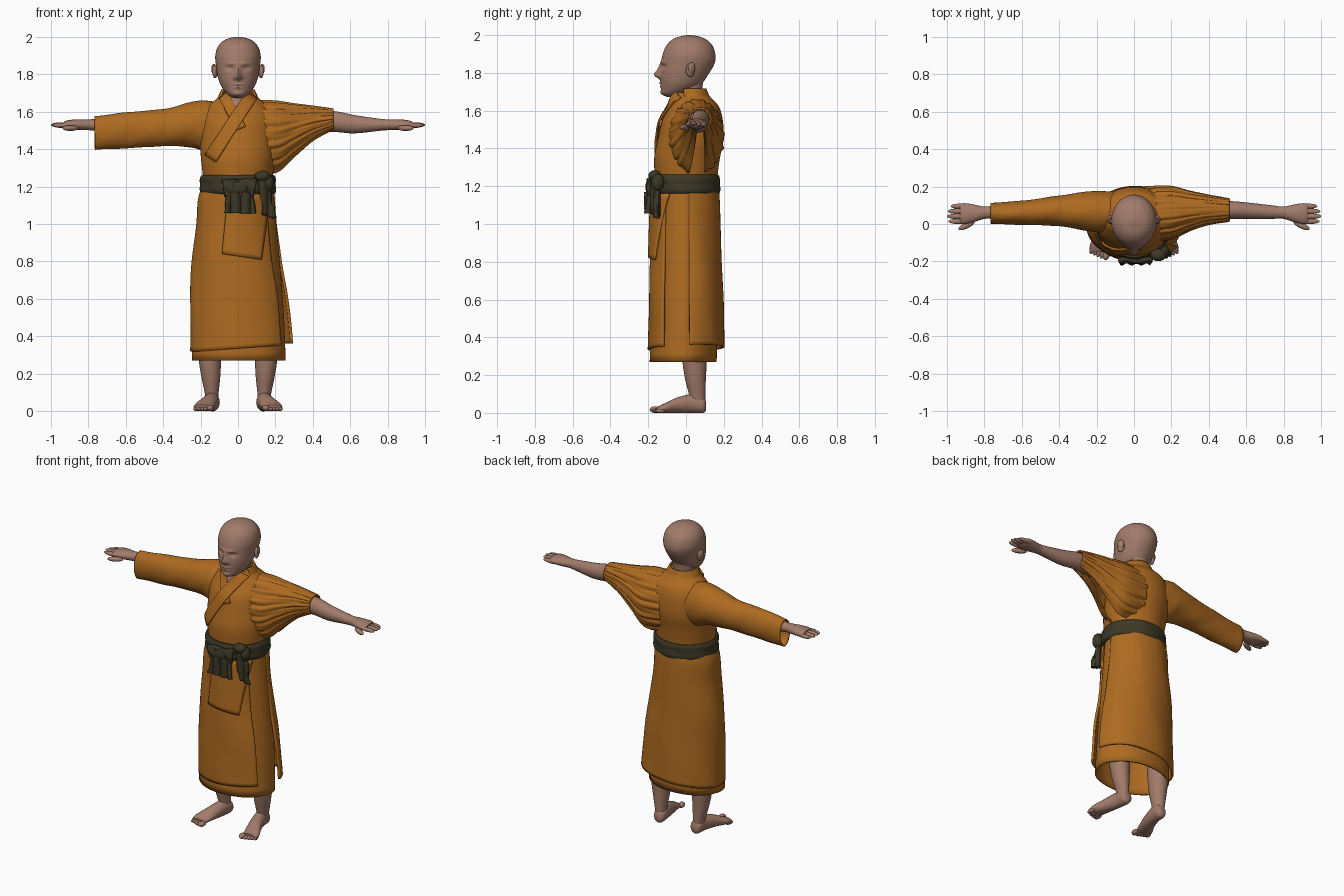
import bpy, bmesh, math
from math import sin, cos, pi, exp, radians
from mathutils import Vector

if "Cube" in bpy.data.objects:
    bpy.data.objects.remove(bpy.data.objects["Cube"])


def material(name, rgb):
    m = bpy.data.materials.new(name)
    m.use_nodes = True
    m.diffuse_color = (*rgb, 1)
    m.node_tree.nodes["Principled BSDF"].inputs["Base Color"].default_value = (*rgb, 1)
    return m


ORANGE = material("orange cloth", (0.42, 0.145, 0.015))
SKIN = material("skin", (0.36, 0.2, 0.145))
OLIVE = material("dark olive sash", (0.045, 0.04, 0.02))


def finish(name, bm, mat, thick=0.0):
    bmesh.ops.recalc_face_normals(bm, faces=bm.faces)
    mesh = bpy.data.meshes.new(name)
    bm.to_mesh(mesh)
    bm.free()
    mesh.materials.append(mat)
    ob = bpy.data.objects.new(name, mesh)
    bpy.context.collection.objects.link(ob)
    if thick:
        mod = ob.modifiers.new("thickness", "SOLIDIFY")
        mod.thickness, mod.offset = thick, 0
    bpy.ops.object.select_all(action="DESELECT")
    ob.select_set(True)
    bpy.context.view_layer.objects.active = ob
    bpy.ops.object.shade_smooth_by_angle(angle=radians(50))
    return ob


def smooth_rings(rings, steps):
    """Catmull-Rom interpolation between cross-sections."""
    out = []
    for i in range(len(rings) - 1):
        p = [rings[max(0, min(len(rings) - 1, i + k))] for k in (-1, 0, 1, 2)]
        for s in range(steps):
            t = s / steps
            out.append([0.5 * (2 * b + (c - a) * t + (2 * a - 5 * b + 4 * c - d) * t * t
                               + (3 * b - a - 3 * c + d) * t ** 3) for a, b, c, d in zip(*p)])
    return out + [list(rings[-1])]


AXES = {"x": lambda t, u, v: (t, u, v), "y": lambda t, u, v: (u, t, v),
        "z": lambda t, u, v: (u, v, t)}


def loft(name, rings, mat, axis="z", arc=(0, 360), n=40, steps=5, cap=True,
         thick=0.0, ripple=None, deform=None):
    """Skin elliptical sections (position, centre u, centre v, radius u, radius v)."""
    bm = bmesh.new()
    closed = arc[1] - arc[0] == 360
    rows = []
    for t, cu, cv, ru, rv in smooth_rings(rings, steps):
        row = []
        for j in range(n if closed else n + 1):
            a = radians(arc[0] + (arc[1] - arc[0]) * j / n)
            k = ripple(a, t) if ripple else 1
            co = Vector(AXES[axis](t, cu + k * ru * cos(a), cv + k * rv * sin(a)))
            row.append(bm.verts.new(deform(co) if deform else co))
        rows.append(row)
    for r, q in zip(rows, rows[1:]):
        for j in range(n):
            m = (j + 1) % len(r)
            bm.faces.new((r[j], r[m], q[m], q[j]))
    if cap and closed:
        bm.faces.new(rows[0])
        bm.faces.new(rows[-1])
    return finish(name, bm, mat, thick)


def front_of(rings, gap):
    """Depth of the front of a lofted form at (x, z), standing out by gap."""
    fine = smooth_rings(rings, 10)

    def depth(x, z):
        _, cu, cv, ru, rv = min(fine, key=lambda r: abs(r[0] - z))
        return cv - rv * math.sqrt(max(0, 1 - ((x - cu) / ru) ** 2)) - gap
    return depth


def patch(name, corners, depth, mat, thick=0.012, n=14):
    """Cloth piece spanned by four (x, z) corners, laid on a depth function."""
    a, b, c, d = [Vector(p) for p in corners]
    bm = bmesh.new()
    grid = []
    for i in range(n + 1):
        l, r = a.lerp(d, i / n), b.lerp(c, i / n)
        pts = [l.lerp(r, j / n) for j in range(n + 1)]
        grid.append([bm.verts.new((p.x, depth(p.x, p.y), p.y)) for p in pts])
    for r, q in zip(grid, grid[1:]):
        for j in range(n):
            bm.faces.new((r[j], r[j + 1], q[j + 1], q[j]))
    return finish(name, bm, mat, thick)


def ball(name, loc, scale, mat, turn=0.0):
    bm = bmesh.new()
    bmesh.ops.create_uvsphere(bm, u_segments=20, v_segments=12, radius=1)
    ob = finish(name, bm, mat)
    ob.location, ob.scale, ob.rotation_euler = loc, scale, (0, 0, turn)
    return ob


# Head, with nose, eye sockets, brow, lips and chin pushed in or out
def face(p):
    if p.y < 0:
        def bump(x, z, w, h):
            return exp(-((abs(p.x) - x) / w) ** 2 - ((p.z - z) / h) ** 2)
        p.y -= (0.03 * bump(0, 1.79, 0.016, 0.02) + 0.014 * bump(0, 1.82, 0.012, 0.03)
                + 0.008 * bump(0.018, 1.783, 0.01, 0.01) + 0.007 * bump(0.03, 1.855, 0.03, 0.01)
                + 0.008 * bump(0, 1.745, 0.025, 0.007) + 0.007 * bump(0, 1.729, 0.022, 0.007)
                + 0.006 * bump(0, 1.695, 0.025, 0.012) - 0.012 * bump(0.045, 1.833, 0.02, 0.013)
                - 0.004 * bump(0, 1.737, 0.03, 0.003))
    return p


loft("head", [(1.672, 0, -.07, .02, .03), (1.69, 0, -.06, .052, .068), (1.73, 0, -.03, .086, .102),
              (1.78, 0, -.012, .106, .123), (1.85, 0, .01, .118, .141), (1.9, 0, .016, .121, .139),
              (1.95, 0, .018, .106, .118), (1.985, 0, .018, .068, .075), (2, 0, .018, .012, .013)],
     SKIN, n=96, steps=10, deform=face)
loft("neck", [(1.5, 0, .03, .075, .065), (1.68, 0, .025, .065, .06), (1.78, 0, .03, .07, .065)], SKIN)

# Torso of the robe
TORSO = [(1.18, 0, 0, .185, .165), (1.25, 0, 0, .186, .166), (1.35, 0, .005, .198, .174),
         (1.45, 0, .025, .204, .174), (1.55, 0, .035, .198, .16), (1.62, 0, .045, .172, .13),
         (1.66, 0, .035, .125, .105), (1.695, 0, .025, .085, .085)]
loft("robe_torso", TORSO, ORANGE, n=64,
     ripple=lambda a, t: 1 + 0.01 * sin(5 * a + 14 * t) * (1.7 - t))

# Crossed collar and the bare chest in its opening
patch("bare_chest", [(-.06, 1.7), (.06, 1.7), (0, 1.55), (-.03, 1.55)], front_of(TORSO, .003), SKIN, .008)
patch("under_collar", [(-.1, 1.67), (-.055, 1.705), (.04, 1.52), (-.01, 1.5)], front_of(TORSO, .006), ORANGE)
patch("over_collar", [(.045, 1.705), (.1, 1.67), (-.12, 1.33), (-.175, 1.37)], front_of(TORSO, .014), ORANGE)
loft("back_collar", [(1.64, 0, .035, .118, .1), (1.68, 0, .028, .1, .088), (1.715, 0, .022, .084, .08)],
     ORANGE, arc=(-25, 205), thick=.012)

# Long sleeve on the right arm
loft("right_sleeve", [(-.05, .06, 1.5, .1, .13), (-.17, .065, 1.522, .108, .132), (-.25, .068, 1.53, .1, .115),
                      (-.4, .07, 1.515, .076, .095), (-.6, .06, 1.5, .06, .09), (-.765, .057, 1.486, .05, .086)],
     ORANGE, "x", cap=False, thick=.01, steps=8,
     ripple=lambda a, t: 1 + 0.025 * sin(3 * a + 26 * t) * sin(a + 9 * t))

# Gathered drape over the left shoulder, open underneath
loft("left_drape", [(.06, .05, 1.47, .14, .185), (.2, .06, 1.462, .135, .192), (.3, .07, 1.498, .1, .142),
                    (.4, .075, 1.535, .074, .092), (.51, .075, 1.558, .056, .054)],
     ORANGE, "x", arc=(-72, 252), n=150, thick=.01, steps=8,
     ripple=lambda a, t: 1 + (0.03 * sin(19 * a + 5 * t) + 0.02 * sin(31 * a - 8 * t)) * abs(cos(a)) ** 0.5)

# Underskirt and wrapped outer skirt, slit along the left side
loft("underskirt", [(.27, .004, -.015, .244, .172), (.6, 0, -.005, .232, .17), (1, 0, 0, .197, .163),
                    (1.19, 0, 0, .18, .16)], ORANGE, n=64, cap=False, thick=.012,
     ripple=lambda a, t: 1 + 0.008 * sin(6 * a + 2 * t))
SKIRT = [(.335, .018, .002, .268, .196), (.6, .008, 0, .255, .19), (.8, -.006, 0, .234, .183),
         (1, -.008, 0, .208, .176), (1.13, -.008, 0, .199, .172), (1.2, 0, 0, .186, .166)]


def tilt_hem(p):
    p.z += max(0, 0.9 - p.z) * (0.13 * p.x + 0.07 * max(0, p.y + 0.1))
    return p


loft("outer_skirt", SKIRT, ORANGE, arc=(5, 322), n=90, steps=8, thick=.014, deform=tilt_hem,
     ripple=lambda a, t: 1 + 0.012 * sin(5 * a + 11 * t) * sin(2 * a - 3 * t))

# Hanging front flap
patch("front_flap", [(-.055, 1.16), (.17, 1.16), (.125, .81), (-.085, .84)], front_of(SKIRT, .014), ORANGE)

# Sash with knot, bow and tail
loft("sash", [(1.165, 0, -.003, .192, .173), (1.18, 0, -.003, .199, .179), (1.21, 0, -.003, .197, .177),
              (1.24, 0, -.003, .198, .178), (1.257, 0, -.003, .19, .172)], OLIVE, n=64, thick=.01,
     ripple=lambda a, t: 1 + 0.008 * sin(7 * a + 40 * t))
patch("sash_wrap", [(-.085, 1.235), (.1, 1.24), (.085, 1.15), (-.07, 1.15)],
      lambda x, z: -.193 + .005 * sin(50 * x + 90 * z), OLIVE, .025)
patch("bow_pleats", [(-.05, 1.17), (.07, 1.17), (.092, 1.055), (-.072, 1.06)],
      lambda x, z: -.2 + .009 * sin(120 * x), OLIVE, .025, 24)
patch("sash_tail", [(.115, 1.25), (.155, 1.25), (.195, 1.03), (.135, 1.05)],
      lambda x, z: -.165 + .008 * sin(130 * x) + .25 * (x - .13), OLIVE, .03, 20)
ball("side_knot", (.13, -.165, 1.255), (.042, .034, .03), OLIVE)
ball("side_knot_loop", (.16, -.15, 1.22), (.03, .035, .045), OLIVE)
ball("centre_knot", (.01, -.19, 1.195), (.05, .025, .045), OLIVE)

# Paired parts: ears, arms, hands, legs and feet
ARM = [(.3, .07, 1.545, .055, .06), (.5, .075, 1.548, .048, .056), (.62, .07, 1.533, .043, .049),
       (.75, .063, 1.53, .035, .033), (.8, .06, 1.53, .033, .029), (.86, .057, 1.53, .048, .029),
       (.91, .055, 1.53, .056, .024), (.93, .055, 1.53, .048, .017)]
LEG = [(.03, .135, .06, .033, .04), (.09, .14, .06, .036, .043), (.18, .145, .05, .05, .055),
       (.28, .15, .045, .06, .065), (.4, .15, .04, .062, .068)]
FOOT = [(.107, .135, .035, .018, .02), (.09, .135, .044, .036, .044), (.03, .14, .05, .04, .05),
        (-.05, .16, .04, .046, .04), (-.11, .182, .026, .053, .026), (-.15, .188, .018, .046, .016)]
for side, s in (("left", 1), ("right", -1)):
    ball(side + "_ear", (s * .122, .022, 1.815), (.014, .024, .036), SKIN, s * .35)
    ball(side + "_ear_rim", (s * .129, .03, 1.828), (.01, .021, .028), SKIN, s * .5)
    arm = ARM if s > 0 else ARM[2:]
    loft(side + "_arm", [(s * r[0], *r[1:]) for r in arm], SKIN, "x", n=28)
    for i, reach in enumerate((.992, 1, .996, .98)):
        ball(f"{side}_finger_{i + 1}", (s * (reach - .055), .014 + .027 * i, 1.53 - .003 * abs(i - 1)),
             (.055, .0145, .013), SKIN)
    ball(side + "_thumb", (s * .895, -.008, 1.512), (.048, .016, .015), SKIN, s * -.45)
    loft(side + "_leg", [(r[0], s * r[1], *r[2:]) for r in LEG], SKIN, n=28)
    loft(side + "_foot", [(r[0], s * r[1], *r[2:]) for r in FOOT], SKIN, "y", n=28)
    for i in range(5):
        size = .019 if i == 0 else .0125
        ball(f"{side}_toe_{i + 1}", (s * (.148 + .005 * (i > 0) + .018 * i), -.165 + .008 * i, size * .9),
             (size, .028, size * .9), SKIN, s * .2)
